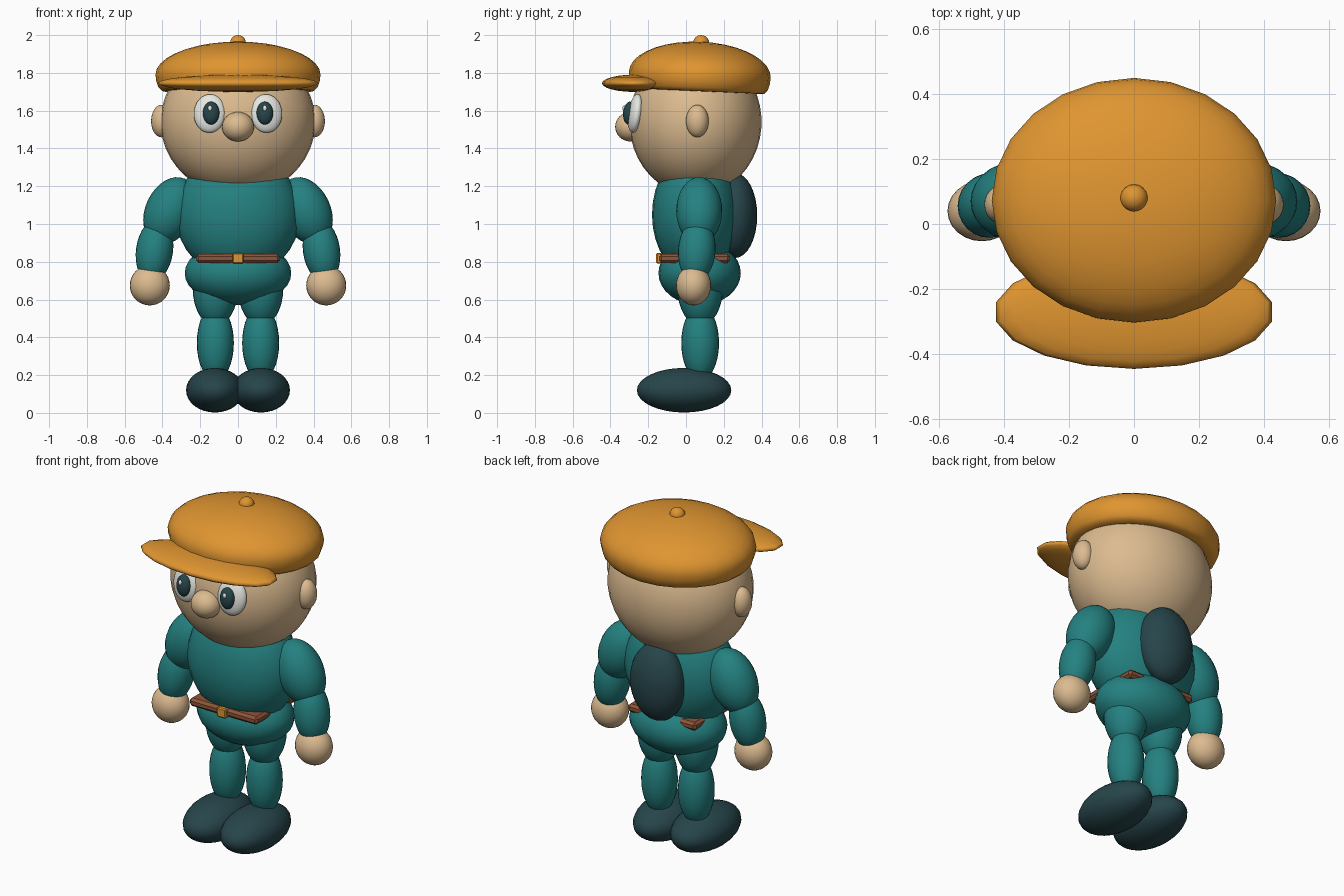
import bpy
import bmesh
import math
from math import radians
from mathutils import Euler

if "Cube" in bpy.data.objects:
    bpy.data.objects.remove(bpy.data.objects["Cube"], do_unlink=True)


def material(name, rgb):
    mat = bpy.data.materials.new(name)
    mat.use_nodes = True
    mat.diffuse_color = (*rgb, 1)
    bsdf = next(n for n in mat.node_tree.nodes if n.type == "BSDF_PRINCIPLED")
    bsdf.inputs["Base Color"].default_value = (*rgb, 1)
    return mat


ORANGE = material("orange", (0.74, 0.30, 0.03))
SKIN = material("skin", (0.72, 0.50, 0.28))
TEAL = material("teal", (0.018, 0.22, 0.22))
DARK = material("dark slate", (0.02, 0.06, 0.07))
BROWN = material("leather brown", (0.27, 0.09, 0.04))
WHITE = material("eye white", (0.80, 0.80, 0.76))


def finish(name, bm, mat, loc, rot=(0, 0, 0), smooth=True):
    mesh = bpy.data.meshes.new(name)
    bm.to_mesh(mesh)
    bm.free()
    mesh.materials.append(mat)
    for poly in mesh.polygons:
        poly.use_smooth = smooth
    obj = bpy.data.objects.new(name, mesh)
    obj.location = loc
    obj.rotation_euler = Euler([radians(a) for a in rot])
    bpy.context.collection.objects.link(obj)
    return obj


def ball(name, mat, loc, radii, rot=(0, 0, 0), segments=24):
    bm = bmesh.new()
    bmesh.ops.create_uvsphere(bm, u_segments=segments, v_segments=segments * 2 // 3, radius=1)
    bmesh.ops.scale(bm, vec=radii, verts=bm.verts)
    return finish(name, bm, mat, loc, rot)


def box(name, mat, loc, size, bevel):
    bm = bmesh.new()
    bmesh.ops.create_cube(bm, size=1)
    bmesh.ops.scale(bm, vec=size, verts=bm.verts)
    bmesh.ops.bevel(bm, geom=bm.edges[:], offset=bevel, segments=1, affect="EDGES")
    return finish(name, bm, mat, loc, smooth=False)


def lathe(name, mat, profile, loc, radii, rot):
    bm = bmesh.new()
    verts = [bm.verts.new((r, 0, z)) for r, z in profile]
    edges = [bm.edges.new(pair) for pair in zip(verts, verts[1:])]
    bmesh.ops.spin(bm, geom=verts + edges, cent=(0, 0, 0), axis=(0, 0, 1),
                   angle=math.tau, steps=24)
    bmesh.ops.remove_doubles(bm, verts=bm.verts, dist=0.001)
    bmesh.ops.scale(bm, vec=radii, verts=bm.verts)
    bmesh.ops.recalc_face_normals(bm, faces=bm.faces)
    return finish(name, bm, mat, loc, rot)


# Head and face
ball("head", SKIN, (0, 0.05, 1.54), (0.41, 0.35, 0.39), segments=32)
ball("nose", SKIN, (0, -0.295, 1.515), (0.085, 0.08, 0.078))

# Cap: domed crown with a tucked-in rim, peak and button
dome = [(math.sin(radians(a)), math.cos(radians(a))) for a in range(0, 91, 10)]
rim = [(0.99, -0.2), (0.965, -0.38), (0.92, -0.49), (0.8, -0.5), (0, -0.45)]
lathe("cap_crown", ORANGE, dome + rim, (0, 0.073, 1.79), (0.437, 0.376, 0.175), (-2.5, 0, 0))
ball("cap_peak", ORANGE, (0, -0.27, 1.745), (0.43, 0.175, 0.046), segments=18)
ball("cap_button", ORANGE, (0, 0.08, 1.96), (0.042, 0.042, 0.04), segments=18)

# Body
ball("torso", TEAL, (0, 0.05, 1.05), (0.33, 0.23, 0.335))
ball("pelvis", TEAL, (0, 0.072, 0.74), (0.282, 0.218, 0.17))
ball("backpack", DARK, (0, 0.26, 1.045), (0.165, 0.117, 0.225))

# Belt: a square band whose corners stand out from the waist
box("belt", BROWN, (0, 0.045, 0.818), (0.444, 0.375, 0.048), 0.014)
box("belt_buckle", ORANGE, (0, -0.143, 0.818), (0.058, 0.03, 0.056), 0.006)

# Paired parts
for side, s in (("left", 1), ("right", -1)):
    def pair(part, mat, loc, radii, rot=(0, 0, 0), segments=24):
        ball(f"{side}_{part}", mat, (s * loc[0], loc[1], loc[2]), radii,
             (rot[0], s * rot[1], s * rot[2]), segments)

    pair("ear", SKIN, (0.405, 0.06, 1.545), (0.055, 0.06, 0.086))
    pair("eye", WHITE, (0.15, -0.268, 1.585), (0.085, 0.038, 0.103), (-8, 0, 8))
    pair("pupil", DARK, (0.142, -0.3, 1.587), (0.044, 0.033, 0.061), (-5, 0, 0))
    pair("eye_glint", WHITE, (s * -0.003 + 0.145, -0.327, 1.612), (0.011, 0.01, 0.015),
         segments=12)

    pair("upper_arm", TEAL, (0.36, 0.07, 1.07), (0.13, 0.122, 0.187), (0, -25, 0))
    pair("forearm", TEAL, (0.442, 0.057, 0.86), (0.098, 0.099, 0.17), (-4, -8, 0))
    pair("hand", SKIN, (0.467, 0.04, 0.675), (0.106, 0.093, 0.106))

    pair("thigh", TEAL, (0.12, 0.075, 0.66), (0.12, 0.12, 0.2))
    pair("shin", TEAL, (0.12, 0.075, 0.37), (0.098, 0.1, 0.2))
    pair("shoe", DARK, (0.122, -0.01, 0.12), (0.153, 0.25, 0.118))
